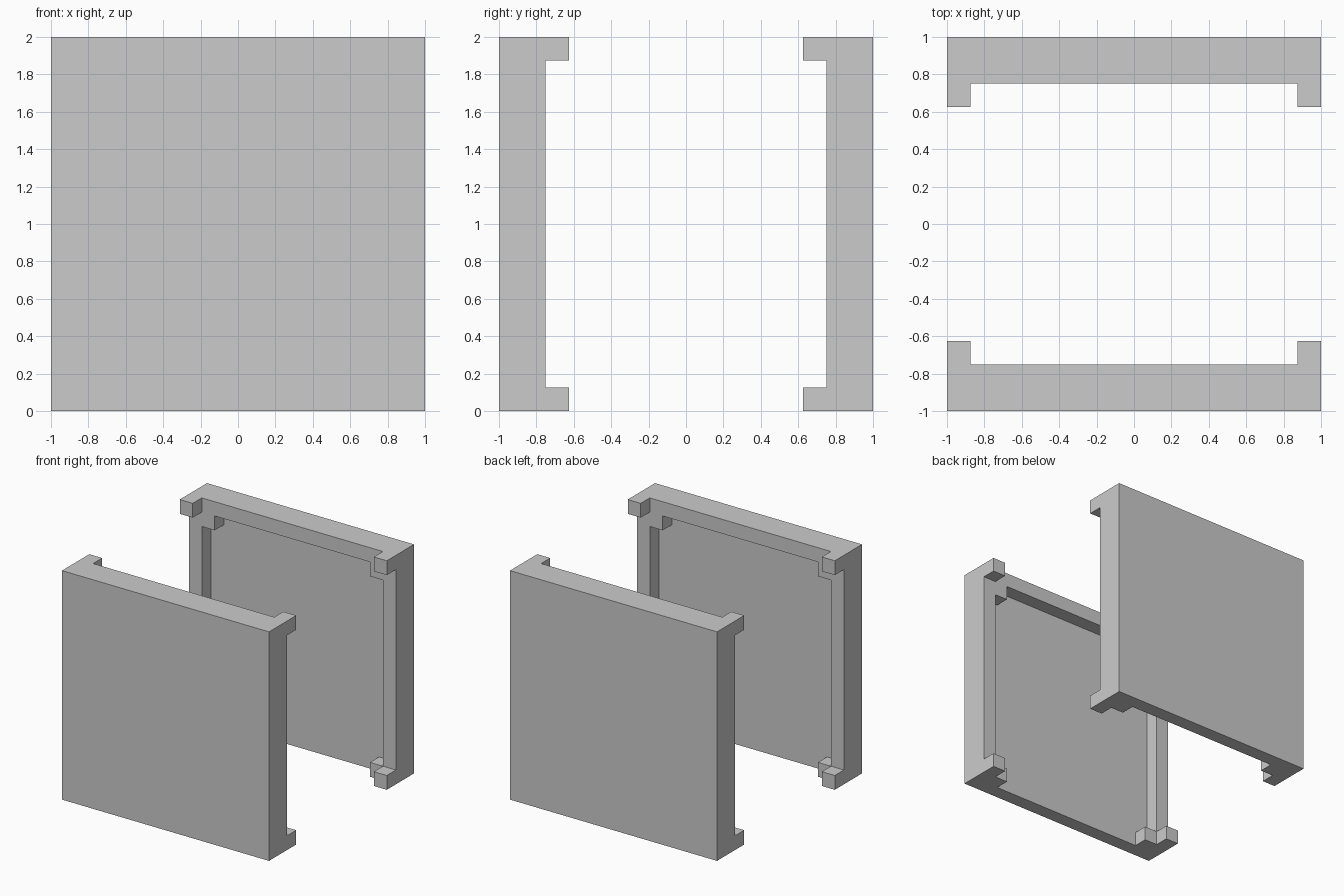
import bpy, bmesh

if "Cube" in bpy.data.objects:
    bpy.data.objects.remove(bpy.data.objects["Cube"])

U = 0.125  # module size
XS = [-1, -1 + U, -1 + 2 * U, 1 - 2 * U, 1 - U, 1]
ZS = [0, U, 2 - 2 * U, 2 - U, 2]


def on_frame(c):
    # sides, top rail and small blocks inside each corner; open at the bottom
    x, z = abs(c.x), c.z
    inner_block = x > 1 - 2 * U and (z < U or z > 2 - 2 * U)
    return x > 1 - U or z > 2 - U or inner_block


def on_corner(c):
    return abs(c.x) > 1 - U and (c.z < U or c.z > 2 - U)


def raise_faces(bm, faces, dy):
    geom = bmesh.ops.extrude_face_region(bm, geom=faces)["geom"]
    verts = [g for g in geom if isinstance(g, bmesh.types.BMVert)]
    bmesh.ops.translate(bm, verts=verts, vec=(0, dy, 0))
    return [g for g in geom if isinstance(g, bmesh.types.BMFace)]


def make_panel(name, side):
    bm = bmesh.new()
    # outer face as a grid of cells
    grid = [[bm.verts.new((x, side, z)) for z in ZS] for x in XS]
    faces = [bm.faces.new((grid[i][j], grid[i + 1][j], grid[i + 1][j + 1], grid[i][j + 1]))
             for i in range(len(XS) - 1) for j in range(len(ZS) - 1)]
    # backing plate, then frame, then corner pegs
    faces = raise_faces(bm, faces, -side * U)
    for test in (on_frame, on_corner):
        picked = [f for f in faces if test(f.calc_center_median())]
        faces = raise_faces(bm, picked, -side * U)
    bmesh.ops.recalc_face_normals(bm, faces=bm.faces[:])
    bmesh.ops.dissolve_limit(bm, angle_limit=0.01, verts=bm.verts[:], edges=bm.edges[:])
    mesh = bpy.data.meshes.new(name)
    bm.to_mesh(mesh)
    bm.free()
    bpy.context.collection.objects.link(bpy.data.objects.new(name, mesh))


make_panel("front_panel", -1)
make_panel("back_panel", 1)
